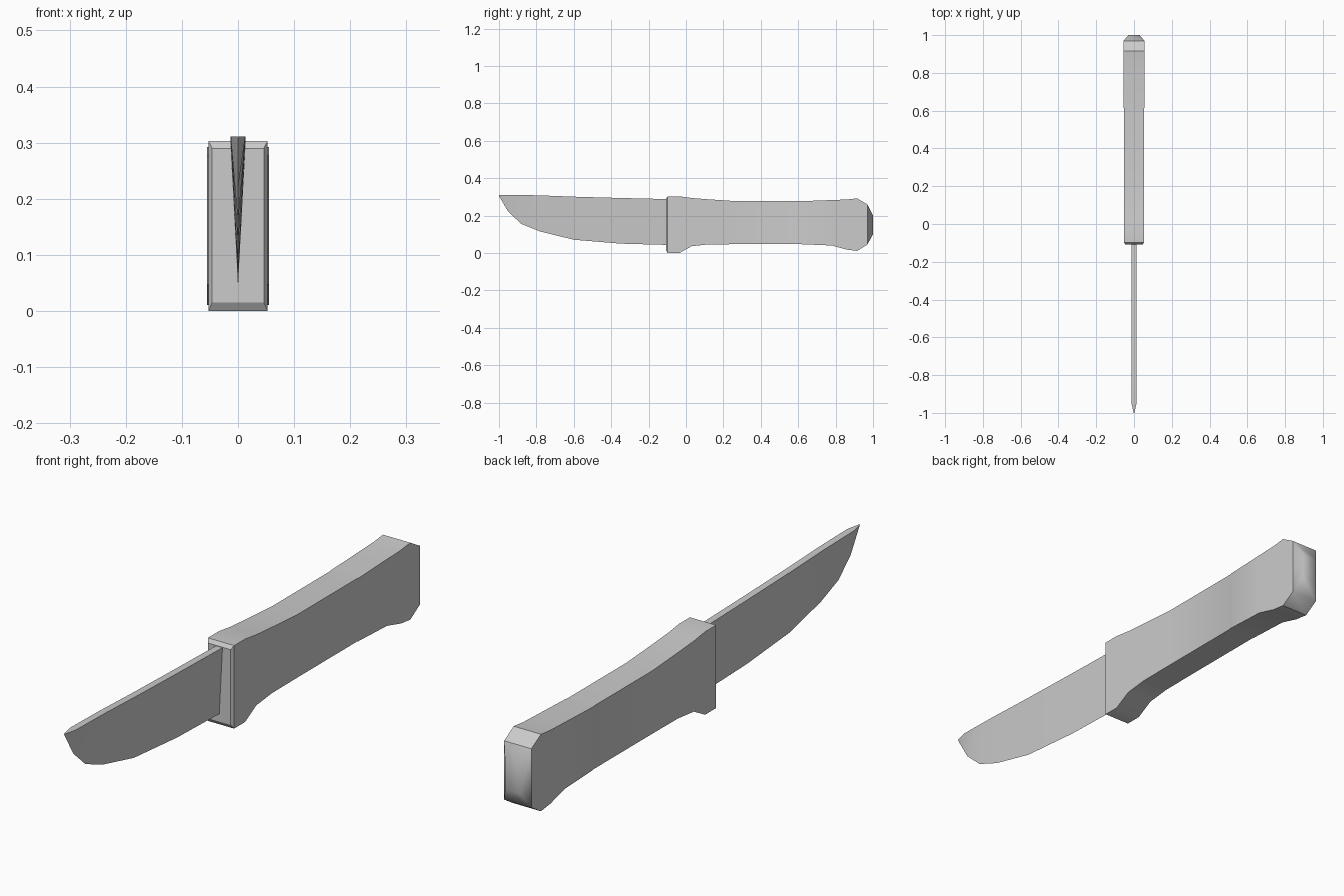
import bpy, bmesh, math

if "Cube" in bpy.data.objects:
    bpy.data.objects.remove(bpy.data.objects["Cube"])

grey = bpy.data.materials.new("plain grey")
grey.diffuse_color = (0.6, 0.6, 0.6, 1)
grey.use_nodes = True
grey.node_tree.nodes["Principled BSDF"].inputs["Base Color"].default_value = grey.diffuse_color


def loft(name, rings, smooth_beyond):
    """Bridge equal rings of points, cap the ends, keep hard corners sharp."""
    bm = bmesh.new()
    loops = [[bm.verts.new(p) for p in ring] for ring in rings]
    n = len(rings[0])
    for a, b in zip(loops, loops[1:]):
        for i in range(n):
            j = (i + 1) % n
            bm.faces.new((a[i], a[j], b[j], b[i]))
    bm.faces.new(loops[0][::-1])
    bm.faces.new(loops[-1])
    bmesh.ops.remove_doubles(bm, verts=bm.verts, dist=1e-5)
    bmesh.ops.recalc_face_normals(bm, faces=bm.faces)
    for f in bm.faces:
        f.smooth = True
    for e in bm.edges:
        rounded = any(v.co.y > smooth_beyond for v in e.verts)
        e.smooth = rounded or e.calc_face_angle(math.pi) < math.radians(30)
    mesh = bpy.data.meshes.new(name)
    bm.to_mesh(mesh)
    bm.free()
    mesh.materials.append(grey)
    obj = bpy.data.objects.new(name, mesh)
    bpy.context.collection.objects.link(obj)
    return obj


# Handle sections: y, half width, bottom, top
handle = [
    (-0.108, 0.046, 0.015, 0.29), (-0.098, 0.053, 0.0, 0.303),
    (-0.035, 0.053, 0.0, 0.303), (0.03, 0.053, 0.036, 0.294),
    (0.12, 0.053, 0.046, 0.287), (0.27, 0.053, 0.047, 0.277),
    (0.61, 0.053, 0.047, 0.277), (0.615, 0.055, 0.047, 0.277),
    (0.78, 0.055, 0.04, 0.283), (0.86, 0.055, 0.018, 0.286),
    (0.915, 0.055, 0.011, 0.292), (0.97, 0.055, 0.045, 0.26),
    (1.0, 0.03, 0.1, 0.2),
]
loft("handle", [[(-w, y, lo), (w, y, lo), (w, y, hi), (-w, y, hi)]
                for y, w, lo, hi in handle], 0.99)

# Blade sections: y, half width of the spine, cutting edge, spine
blade = [
    (-1.0, 0.002, 0.305, 0.311), (-0.95, 0.013, 0.22, 0.311),
    (-0.88, 0.013, 0.155, 0.31), (-0.78, 0.013, 0.115, 0.308),
    (-0.6, 0.013, 0.071, 0.301), (-0.35, 0.013, 0.05, 0.294),
    (-0.09, 0.013, 0.043, 0.288),
]
loft("blade", [[(0, y, lo), (w, y, hi), (-w, y, hi)]
               for y, w, lo, hi in blade], 2)
